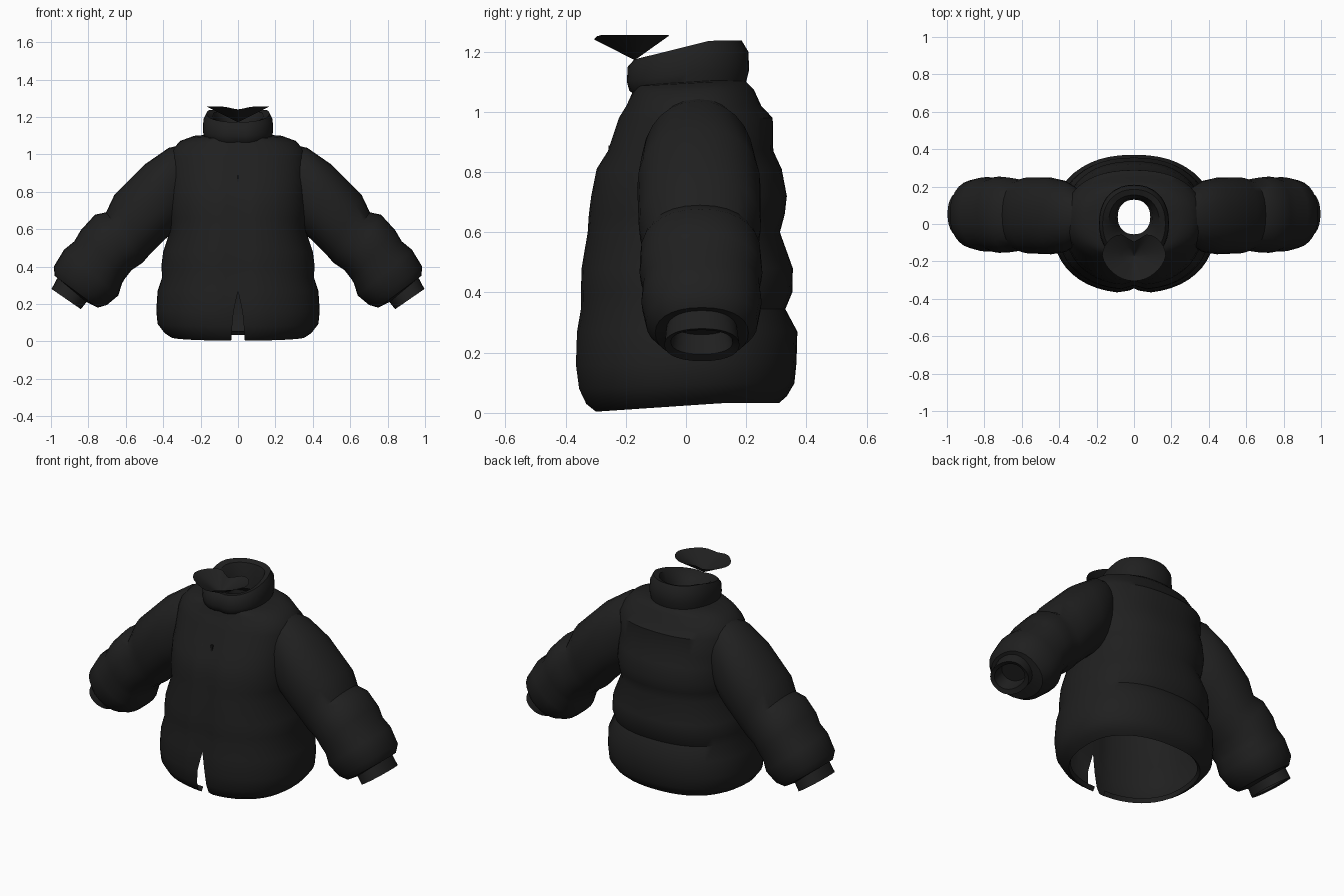
import bpy, bmesh, math
from mathutils import Vector

if "Cube" in bpy.data.objects:
    bpy.data.objects.remove(bpy.data.objects["Cube"])

black = bpy.data.materials.new("black fabric")
black.diffuse_color = (0.014, 0.014, 0.014, 1)
black.use_nodes = True
black.node_tree.nodes["Principled BSDF"].inputs["Base Color"].default_value = black.diffuse_color


def finish(name, bm, angle=40):
    bmesh.ops.remove_doubles(bm, verts=bm.verts, dist=0.0005)
    bmesh.ops.recalc_face_normals(bm, faces=bm.faces)
    me = bpy.data.meshes.new(name)
    bm.to_mesh(me)
    bm.free()
    ob = bpy.data.objects.new(name, me)
    bpy.context.collection.objects.link(ob)
    me.materials.append(black)
    bpy.ops.object.select_all(action='DESELECT')
    ob.select_set(True)
    bpy.context.view_layer.objects.active = ob
    bpy.ops.object.shade_smooth_by_angle(angle=math.radians(angle))
    return ob


def loft(name, rings, cap_end=False):
    """Skin open rings of points; coincident ends get welded."""
    bm = bmesh.new()
    rows = [[bm.verts.new(p) for p in r] for r in rings]
    for a, b in zip(rows, rows[1:]):
        for i in range(len(a) - 1):
            bm.faces.new((a[i], a[i + 1], b[i + 1], b[i]))
    if cap_end:
        bm.faces.new(rows[-1][:-1])
    return finish(name, bm)


def spow(v, e):
    return math.copysign(abs(v) ** e, v)


def hoop(z, rx, yf, yb, tilt=0.0, gap=0.0, notch=0.0, n=2.3, seg=48):
    """Horizontal ring starting at the front centre; the back is raised by tilt."""
    pts = []
    g = gap / rx
    for i in range(seg + 1):
        t = g + (2 * math.pi - 2 * g) * i / seg
        x = rx * spow(math.sin(t), 2 / n)
        c = -spow(math.cos(t), 2 / n)
        f = (c + 1) / 2
        y = yf + (yb - yf) * f + notch * math.exp(-(x / 0.035) ** 2) * (c < 0)
        pts.append((x, y, z + tilt * min(1, f * 1.4)))
    return pts


# Torso: quilted rings as height, half width, front y, back y
torso = [
    (.03, .35, -.29, .29),
    (.004, .36, -.30, .31),
    (.03, .395, -.335, .335),
    (.08, .43, -.36, .36),
    (.16, .437, -.37, .367),
    (.27, .43, -.365, .37),
    (.345, .405, -.352, .33),
    (.40, .41, -.352, .353),
    (.48, .40, -.35, .355),
    (.60, .36, -.33, .312),
    (.66, .37, -.326, .328),
    (.72, .375, -.318, .335),
    (.81, .372, -.30, .318),
    (.87, .37, -.262, .29),
    (.98, .368, -.225, .288),
    (1.02, .355, -.20, .25),
    (1.06, .31, -.18, .225),
    (1.085, .24, -.172, .20),
    (1.09, .16, -.16, .18)]


def torso_ring(z, rx, yf, yb):
    """The slit narrows up to z = 0.27; the front seam is pinched in along its height."""
    gap = .026 * max(0, 1 - z / .27) ** .6
    notch = .022 * min(1, z / .08) * min(1, max(0, (1.06 - z) / .3))
    tilt = max(.03 - z * .15, 0) + (.015 if z > 1.03 else 0)
    return hoop(z, rx, yf, yb, tilt, gap, notch)


loft("torso", [torso_ring(*r) for r in torso])

# Stand-up collar, turned over into a narrow neck hole
collar = [
    (1.05, .165, -.17, .185, .04),
    (1.07, .182, -.195, .20, .03),
    (1.10, .188, -.203, .21, .04),
    (1.15, .185, -.20, .207, .05),
    (1.172, .168, -.18, .185, .065),
    (1.165, .135, -.135, .155, .06),
    (1.13, .10, -.08, .138, .03),
    (1.07, .087, -.055, .13, .01)]
loft("collar", [hoop(*r, notch=.012 if r[1] > .15 else 0, n=2.2, seg=36) for r in collar])

# Sleeves: top x,z / bottom x,z / half width in y
sleeve = [
    (.30, 1.05, .30, .62, .15),
    (.37, 1.035, .36, .57, .19),
    (.50, .945, .385, .55, .205),
    (.66, .785, .48, .455, .203),
    (.705, .69, .51, .42, .19),
    (.765, .677, .57, .38, .20),
    (.84, .595, .605, .335, .204),
    (.875, .535, .62, .31, .194),
    (.93, .49, .64, .245, .20),
    (.985, .40, .70, .195, .185),
    (.98, .35, .75, .18, .155),
    (.965, .34, .81, .21, .118),
    (.997, .28, .84, .172, .125),
    (.975, .275, .86, .195, .103),
    (.93, .33, .82, .26, .09)]


def cuff_ring(side, xt, zt, xb, zb, hy, s=.9, seg=28):
    mid = Vector(((xt + xb) / 2, .033 + .02 * xt, (zt + zb) / 2))
    up = Vector(((xt - xb) / 2, 0, (zt - zb) / 2))
    pts = []
    for i in range(seg + 1):
        t = 2 * math.pi * i / seg
        p = mid + up * spow(math.cos(t), s) + Vector((0, hy * spow(math.sin(t), s), 0))
        pts.append((p.x * side, p.y, p.z))
    return pts


for side, label in ((-1, "left"), (1, "right")):
    loft(label + "_sleeve", [cuff_ring(side, *r) for r in sleeve], cap_end=True)

# Loose heart-shaped flap above the collar, a shallow bowl
flap = []
for k in (1, .7, .4, .02):
    ring = []
    for i in range(33):
        t = 2 * math.pi * i / 32
        x = .17 * math.sin(t)
        y = -.17 - .135 * math.cos(t)
        if math.cos(t) < 0:
            y -= .06 * math.exp(-(x / .05) ** 2)
        else:
            x *= 1 - .15 * math.cos(t)
        rim = 1.256 - .016 * math.exp(-(x / .05) ** 2)
        ring.append((x * k, -.17 + (y + .17) * k, 1.172 + (rim - 1.172) * k))
    flap.append(ring)
loft("collar_flap", flap, cap_end=True)

# Zip pull on the front seam
bm = bmesh.new()
bmesh.ops.create_cube(bm, size=1)
bmesh.ops.scale(bm, verts=bm.verts, vec=(.012, .016, .035))
bmesh.ops.translate(bm, verts=bm.verts, vec=(0, -.25, .87))
finish("zip_pull", bm)
